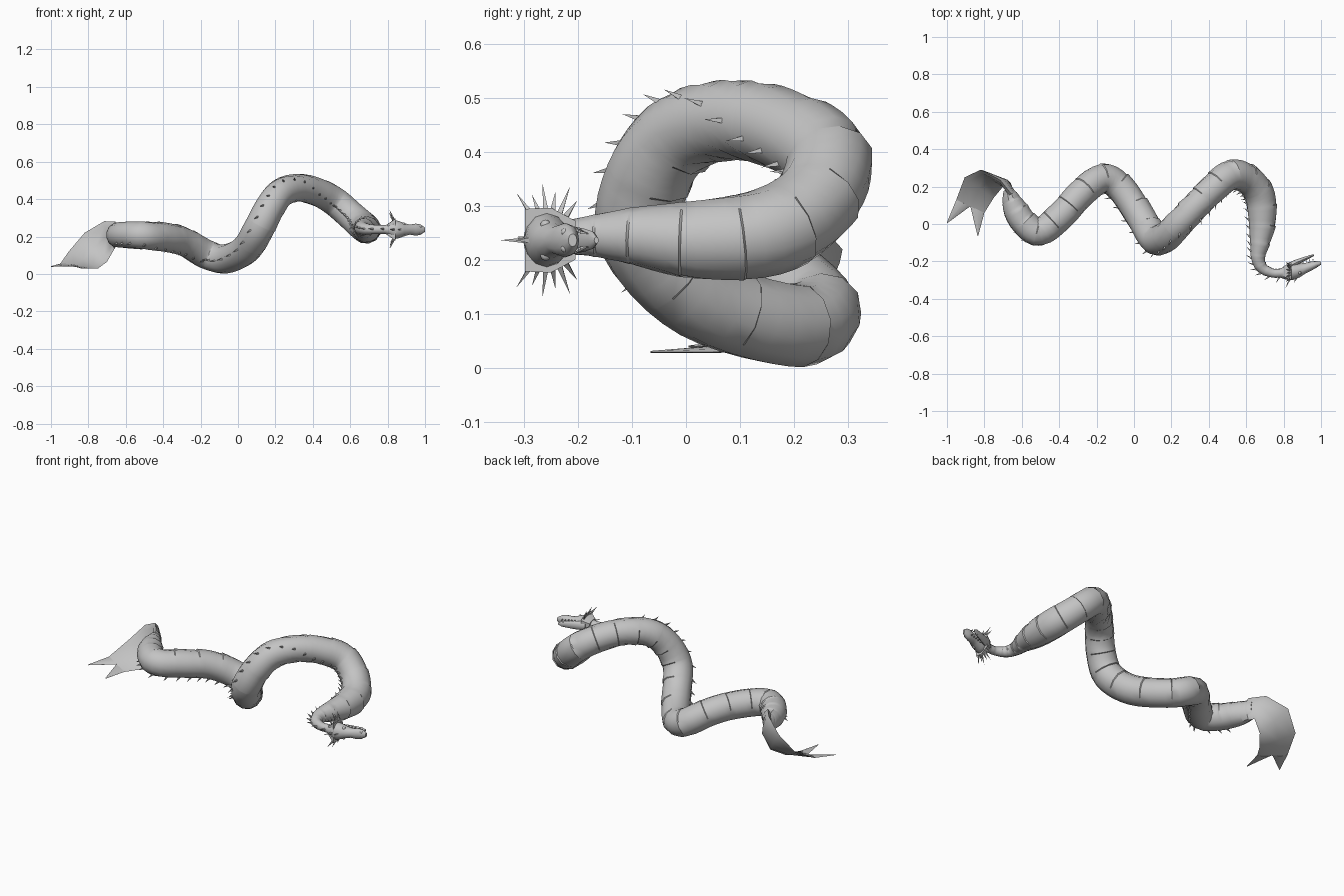
import bpy, bmesh, math
from mathutils import Vector as V

cube = bpy.data.objects.get("Cube")
if cube:
    bpy.data.objects.remove(cube, do_unlink=True)

grey = bpy.data.materials.new("stone grey")
grey.use_nodes = True
grey.diffuse_color = (0.55, 0.55, 0.55, 1)
grey.node_tree.nodes["Principled BSDF"].inputs["Base Color"].default_value = grey.diffuse_color


def finish(name, bm, angle=50):
    bmesh.ops.recalc_face_normals(bm, faces=bm.faces)
    mesh = bpy.data.meshes.new(name)
    bm.to_mesh(mesh)
    bm.free()
    mesh.materials.append(grey)
    ob = bpy.data.objects.new(name, mesh)
    bpy.context.collection.objects.link(ob)
    bpy.ops.object.select_all(action="DESELECT")
    ob.select_set(True)
    bpy.context.view_layer.objects.active = ob
    bpy.ops.object.shade_smooth_by_angle(angle=math.radians(angle))
    return ob


def loft(name, sections, sides=12, angle=50):
    """Skin elliptical rings; each section is centre, half-axis u, half-axis v, belly swell."""
    bm = bmesh.new()
    rings = []
    for c, u, v, swell in sections:
        ring = []
        for i in range(sides):
            a = math.tau * i / sides
            k = 1 + swell * max(0, -math.cos(a)) ** 2
            ring.append(bm.verts.new(c + (u * math.cos(a) + v * math.sin(a)) * k))
        rings.append(ring)
    for r, s in zip(rings, rings[1:]):
        for i in range(sides):
            j = (i + 1) % sides
            bm.faces.new((r[i], r[j], s[j], s[i]))
    bm.faces.new(rings[0])
    bm.faces.new(rings[-1])
    return finish(name, bm, angle)


def spikes(name, items):
    """Four-sided thorns; each item is base, tip, base radius."""
    bm = bmesh.new()
    for base, tip, r in items:
        d = (tip - base).normalized()
        u = d.orthogonal().normalized()
        w = d.cross(u)
        ring = [bm.verts.new(base + p * r) for p in (u, w, -u, -w)]
        top = bm.verts.new(tip)
        for i in range(4):
            bm.faces.new((ring[i], ring[(i + 1) % 4], top))
        bm.faces.new(ring)
    return finish(name, bm, 20)


def catmull(points, steps):
    """Smooth path through points of any dimension."""
    p = [V(q) for q in points]
    p = [2 * p[0] - p[1]] + p + [2 * p[-1] - p[-2]]
    out = []
    for i in range(1, len(p) - 2):
        a, b, c, d = p[i - 1:i + 3]
        for k in range(steps):
            t = k / steps
            out.append(b + (c - a) * (t / 2) + (2 * a - 5 * b + 4 * c - d) * (t * t / 2)
                       + (3 * b - a - 3 * c + d) * (t ** 3 / 2))
    return out + [p[-2]]


# Serpent body: centre line from neck to tail
path = [(.80, -.262, .238), (.74, -.262, .238), (.685, -.235, .24), (.663, -.18, .245),
        (.673, -.10, .245), (.685, .02, .238), (.672, .15, .252), (.612, .235, .305),
        (.52, .262, .385), (.43, .195, .435), (.33, .095, .46), (.235, -.005, .437),
        (.17, -.07, .355), (.11, -.08, .24), (.04, .03, .13), (-.07, .19, .08),
        (-.17, .243, .105), (-.285, .16, .17), (-.385, .05, .195), (-.505, -.043, .205),
        (-.59, .01, .208), (-.64, .09, .208), (-.662, .15, .208), (-.672, .185, .208)]
radii = [.024, .024, .03, .038, .053, .074, .082, .08, .08, .077, .075, .077,
         .08, .082, .08, .078, .078, .077, .077, .075, .072, .067, .06, .052]
centres = catmull(path, 5)
sizes = catmull([(r, 0) for r in radii], 5)

sections, thorns = [], []
for i, c in enumerate(centres):
    t = (centres[min(i + 1, len(centres) - 1)] - centres[max(i - 1, 0)]).normalized()
    r = sizes[i].x
    # The ridge line turns from the flank to underneath towards the tail
    ridge = V((-.5, -1, max(-.8, min(.1, c.x * 1.5))))
    ridge = (ridge - t * ridge.dot(t)).normalized()
    # The tail root flattens into the blade of the fin
    flat = 1 - .55 * max(0, (i - len(centres) + 12) / 12)
    side = t.cross(ridge)
    up = V((0, 0, 1))
    u, v = (a * r for a in (ridge, side))
    u, v = (up * a.z + (a - up * a.z) * flat for a in (u, v))
    # Belly folds: each swells along its length, then steps in sharply
    if i and i % 4 == 0:
        sections.append((c - t * .004, u, v, .07))
    sections.append((c, u, v, .07 * (i % 4) / 4 - .01))
    if i % 2 and 10 < i < len(centres) - 14 or i in (2, 6, 9):
        base = c + ridge * r * .95
        thorns.append((base, base + ridge * .028 + t * .02, .007))
loft("body", sections, 12, 35)
spikes("ridge_spines", thorns)


# Tail fin: a twisting blade that ends in two points
def blade(name, edges, thick):
    rows = []
    ends = [(V(a), V(b)) for a, b in edges]
    for i, (a, b) in enumerate(ends):
        lo, hi = ends[max(i - 1, 0)], ends[min(i + 1, len(ends) - 1)]
        along = sum(hi, V((0, 0, 0))) - sum(lo, V((0, 0, 0)))
        n = (a - b).cross(along).normalized()
        rows.append(((a + b) / 2, (a - b) / 2, n * thick[i], 0))
    return loft(name, rows, 8, 60)


upper_end, lower_end = V((-.95, .13, .055)), V((-.80, .06, .03))
notch = (upper_end + lower_end) / 2
blade("tail_fin", [((-.655, .16, .28), (-.655, .16, .145)),
                   ((-.715, .235, .282), (-.66, .205, .135)),
                   ((-.82, .29, .22), (-.70, .20, .065)),
                   ((-.905, .25, .12), (-.75, .14, .028)),
                   (upper_end, lower_end)], [.024, .02, .012, .008, .005])
for name, a, b, tip in (("fin_upper_point", upper_end, notch, V((-1, .005, .04))),
                        ("fin_lower_point", notch, lower_end, V((-.835, -.065, .03)))):
    blade(name, [(a, b), (tip + (a - b) * .02, tip - (a - b) * .02)], [.005, .002])


# Head: lies on its side, crown towards -y, mouth towards +y
MID = .237


def head_part(name, rows, sides=12):
    return loft(name, [(V((x, y, MID)), V((0, -h, 0)), V((0, 0, w)), 0)
                       for x, y, w, h in rows], sides, 40)


head_part("skull", [(.78, -.262, .022, .024), (.81, -.262, .03, .034), (.83, -.26, .052, .042),
                    (.86, -.255, .046, .042), (.89, -.247, .034, .036), (.92, -.235, .027, .028),
                    (.95, -.224, .032, .024), (.975, -.216, .028, .018), (.999, -.21, .012, .008)])
head_part("lower_jaw", [(.82, -.232, .026, .022), (.86, -.21, .026, .018), (.91, -.187, .021, .011),
                        (.945, -.173, .016, .008), (.963, -.166, .006, .004)])

# Flared frill behind the cheeks, widest at the crown
bm = bmesh.new()
outline = [(-.298, .058), (-.25, .06), (-.205, .036)]
rim = [(y, z) for y, z in outline] + [(y, -z) for y, z in reversed(outline)]
front = [bm.verts.new((.842, y, MID + z)) for y, z in rim]
back = [bm.verts.new((.80, -.258 + (y + .258) * .6, MID + z * .5)) for y, z in rim]
for i in range(len(rim)):
    j = (i + 1) % len(rim)
    bm.faces.new((front[i], front[j], back[j], back[i]))
bm.faces.new(front)
bm.faces.new(back)
finish("neck_frill", bm, 40)

# Frill thorns, crown horns and teeth
frill, teeth = [], []
for side in (-1, 1):
    for k in range(6):
        a = math.radians(-35 + 14 * k)
        out = V((0, -math.sin(a), side * math.cos(a)))
        base = V((.835, -.253, MID)) + out * .052
        length = .055 if k % 2 else .038
        frill.append((base, base + out * length + V((-.025, 0, 0)), .007))
    for k in range(5):
        x = .885 + k * .018
        root = V((x, -.212 + k * .004, MID + side * (.022 - k * .002)))
        teeth.append((root, root + V((0, .016, 0)), .004))
        root = V((x - .02, -.205 + k * .009, MID + side * (.02 - k * .002)))
        teeth.append((root, root + V((.002, -.017, 0)), .0035))
for x, y, size in ((.835, -.292, .052), (.87, -.285, .03)):
    frill.append((V((x, y, MID)), V((x - size * .5, y - size, MID)), .008))
spikes("frill_thorns", frill)
spikes("teeth", teeth)

# Eyes and nostrils, mirrored across the head
for label, side in (("left", 1), ("right", -1)):
    for part, pos, r in (("eye", (.885, -.26, .028), .01), ("nostril", (.975, -.224, .015), .008)):
        bm = bmesh.new()
        bmesh.ops.create_uvsphere(bm, u_segments=10, v_segments=6, radius=r)
        bmesh.ops.translate(bm, verts=bm.verts, vec=(pos[0], pos[1], MID + side * pos[2]))
        finish(label + "_" + part, bm)
